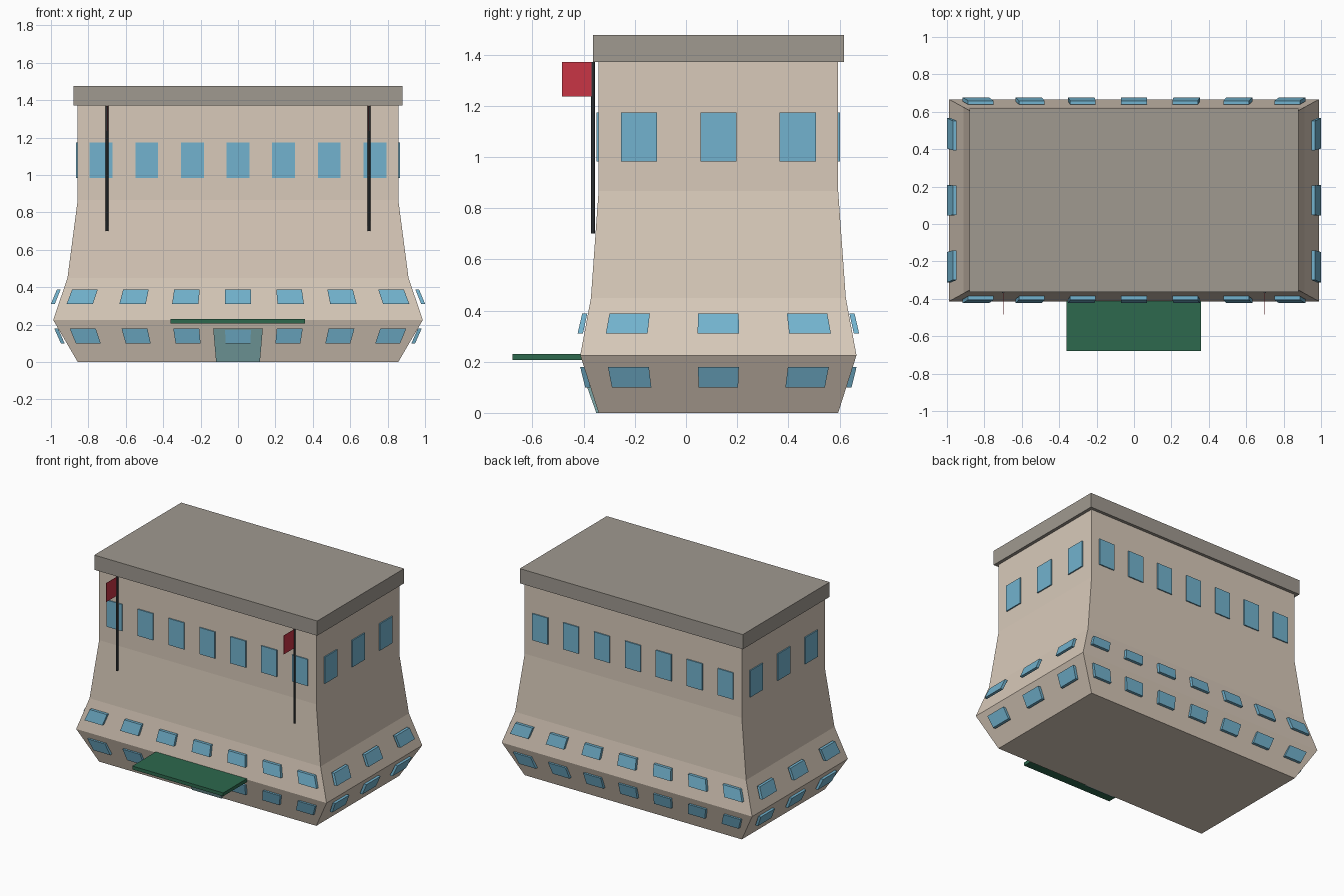
import bpy, bmesh

if "Cube" in bpy.data.objects:
    bpy.data.objects.remove(bpy.data.objects["Cube"])

CY = 0.1265           # building centre in y
HX, HY = 0.857, 0.468  # unflared half sizes


def material(name, rgb, alpha=1.0):
    m = bpy.data.materials.new(name)
    m.diffuse_color = (*rgb, alpha)
    m.use_nodes = True
    m.node_tree.nodes["Principled BSDF"].inputs["Base Color"].default_value = m.diffuse_color
    return m


WALL = material("wall_beige", (0.69, 0.59, 0.49))
ROOF = material("roof_grey", (0.35, 0.32, 0.28))
GLASS = material("window_blue", (0.17, 0.45, 0.62))
DOOR = material("door_teal", (0.22, 0.42, 0.43))
GREEN = material("canopy_green", (0.026, 0.14, 0.075))
DARK = material("pole_dark", (0.045, 0.053, 0.06))
RED = material("flag_red", (0.58, 0.035, 0.06))


def finish(name, bm, mat):
    bmesh.ops.recalc_face_normals(bm, faces=bm.faces)
    me = bpy.data.meshes.new(name)
    bm.to_mesh(me)
    bm.free()
    me.materials.append(mat)
    ob = bpy.data.objects.new(name, me)
    bpy.context.collection.objects.link(ob)
    return ob


def loft(bm, rings):
    """Stack of rectangles (x0, x1, y0, y1, z) joined and capped."""
    loops = [[bm.verts.new(p) for p in
              ((a, c, z), (b, c, z), (b, d, z), (a, d, z))]
             for a, b, c, d, z in rings]
    for lo, hi in zip(loops, loops[1:]):
        for i in range(4):
            j = (i + 1) % 4
            bm.faces.new((lo[i], lo[j], hi[j], hi[i]))
    bm.faces.new(loops[0][::-1])
    bm.faces.new(loops[-1])


def flared(bm, x, y, w, d, levels):
    """Box centred at (x, y) from the building axis, scaled at each height."""
    loft(bm, [((x - w / 2) * s, (x + w / 2) * s,
               CY + (y - d / 2) * s, CY + (y + d / 2) * s, z)
              for z, s in levels])


def box(name, x0, x1, y0, y1, z0, z1, mat):
    bm = bmesh.new()
    loft(bm, [(x0, x1, y0, y1, z0), (x0, x1, y0, y1, z1)])
    return finish(name, bm, mat)


# flared building body
bm = bmesh.new()
flared(bm, 0, 0, 2 * HX, 2 * HY,
       [(0, 1), (0.225, 1.153), (0.449, 1.064), (0.867, 1), (1.38, 1)])
finish("body", bm, WALL)

# flat roof slab
box("roof", -0.88, 0.88, CY - 0.49, CY + 0.49, 1.371, 1.476, ROOF)

# three rows of windows on all four sides, following the flare
rows = {"lower": [(0.099, 1.093), (0.179, 1.134)],
        "middle": [(0.311, 1.155), (0.388, 1.118)],
        "upper": [(0.983, 1), (1.173, 1)]}
for row, levels in rows.items():
    bm = bmesh.new()
    for side in (-1, 1):
        for i in range(-3, 4):
            flared(bm, i * 0.244, side * 0.467, 0.122, 0.018, levels)
        for i in range(-1, 2):
            flared(bm, side * 0.857, i * 0.31, 0.018, 0.141, levels)
    finish(row + "_windows", bm, GLASS)

# entrance door, leaning out with the wall
bm = bmesh.new()
flared(bm, 0, -0.470, 0.234, 0.014, [(0, 1), (0.18, 1.134)])
finish("door", bm, DOOR)

# entrance canopy
box("canopy", -0.36, 0.358, -0.678, -0.395, 0.206, 0.23, GREEN)

# flag poles with flags
for side, tag in ((-1, "left"), (1, "right")):
    x = side * 0.70
    bm = bmesh.new()
    bmesh.ops.create_cone(bm, cap_ends=True, segments=8, radius1=0.0075,
                          radius2=0.0075, depth=0.67)
    bmesh.ops.translate(bm, verts=bm.verts, vec=(x, -0.363, 1.035))
    finish(tag + "_pole", bm, DARK)
    box(tag + "_flag", x - 0.0015, x + 0.0015, -0.485, -0.363, 1.236, 1.37, RED)
